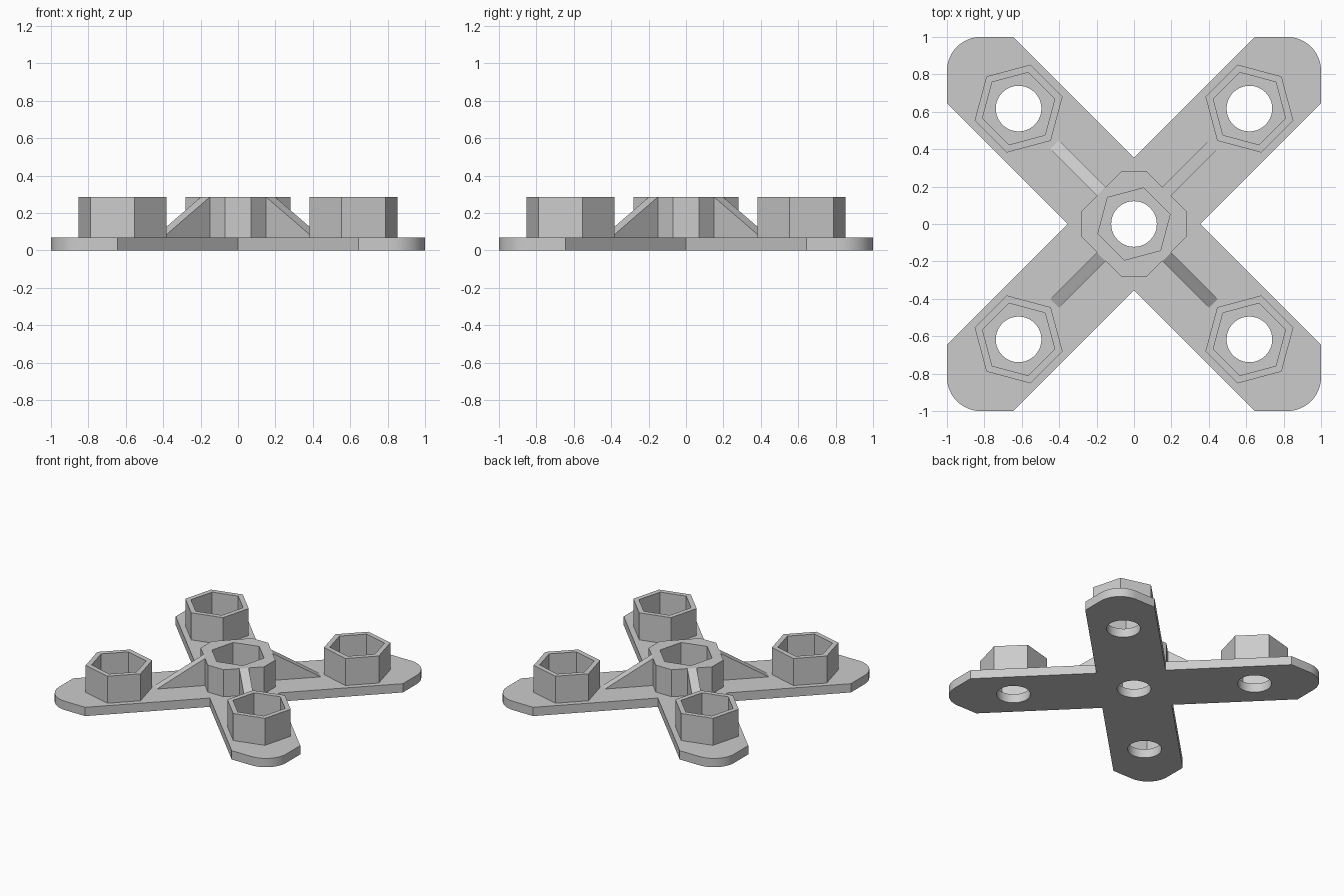
import bpy, bmesh
from math import sin, cos, pi, radians
from mathutils import Matrix

if "Cube" in bpy.data.objects:
    bpy.data.objects.remove(bpy.data.objects["Cube"])

PLATE_TOP, TOP = 0.07, 0.285
SINK = 0.01          # depth by which raised parts sit in the plate
HOLE_R, NUT_R, SOCKET_R = 0.122, 0.2, 0.243
ARM = 0.617          # x and y of each outer socket

grey = bpy.data.materials.new("plain_grey")
grey.use_nodes = True
grey.diffuse_color = (0.6, 0.6, 0.6, 1)
bsdf = next(n for n in grey.node_tree.nodes if n.type == 'BSDF_PRINCIPLED')
bsdf.inputs["Base Color"].default_value = grey.diffuse_color


def ring(n, r, start=0.0, cx=0.0, cy=0.0):
    """Regular polygon outline."""
    return [(cx + r * cos(start + 2 * pi * i / n),
             cy + r * sin(start + 2 * pi * i / n)) for i in range(n)]


def turn(points, quarter):
    """Rotate an outline by quarter turns."""
    for _ in range(quarter):
        points = [(-y, x) for x, y in points]
    return points


def finish(name, bm):
    """Clean a bmesh and make it a grey object."""
    bmesh.ops.remove_doubles(bm, verts=bm.verts, dist=1e-5)
    bmesh.ops.recalc_face_normals(bm, faces=bm.faces)
    mesh = bpy.data.meshes.new(name)
    bm.to_mesh(mesh)
    bm.free()
    mesh.materials.clear()
    mesh.materials.append(grey)
    ob = bpy.data.objects.new(name, mesh)
    bpy.context.collection.objects.link(ob)
    bpy.ops.object.select_all(action='DESELECT')
    ob.select_set(True)
    bpy.context.view_layer.objects.active = ob
    bpy.ops.object.shade_smooth_by_angle(angle=radians(25))
    return ob


def prism(name, outlines, z0, z1):
    """Upright prism from an outer outline and any hole outlines."""
    curve = bpy.data.curves.new(name + "_profile", 'CURVE')
    curve.dimensions = '2D'
    curve.fill_mode = 'BOTH'
    curve.extrude = (z1 - z0) / 2
    for outline in outlines:
        spline = curve.splines.new('POLY')
        spline.points.add(len(outline) - 1)
        for point, (x, y) in zip(spline.points, outline):
            point.co = (x, y, 0, 1)
        spline.use_cyclic_u = True
        spline.use_smooth = False
    helper = bpy.data.objects.new(name + "_profile", curve)
    bpy.context.collection.objects.link(helper)
    bpy.context.view_layer.update()
    evaluated = helper.evaluated_get(bpy.context.evaluated_depsgraph_get())
    bm = bmesh.new()
    bm.from_mesh(evaluated.to_mesh())
    evaluated.to_mesh_clear()
    bpy.data.objects.remove(helper)
    bmesh.ops.translate(bm, verts=bm.verts, vec=(0, 0, (z0 + z1) / 2))
    return finish(name, bm)


# Cross-shaped base plate with rounded arm tips and five bolt holes
tip_r = 0.18
tip = [(1 - tip_r + tip_r * cos(a), 1 - tip_r + tip_r * sin(a))
       for a in (pi / 2 * i / 12 for i in range(13))]
arm = [(0.355, 0), (1, 0.645)] + tip + [(0.645, 1)]
outline = [p for q in range(4) for p in turn(arm, q)]
centres = turn([(0, 0)], 0) + [turn([(ARM, ARM)], q)[0] for q in range(4)]
holes = [ring(40, HOLE_R, 0, x, y) for x, y in centres]
prism("base_plate", [outline] + holes, 0, PLATE_TOP)

# Central boss: a broadly chamfered square with a hexagonal pocket
corner = [(0.28, 0.07), (0.07, 0.28)]
boss = [p for q in range(4) for p in turn(corner, q)]
prism("centre_boss", [boss, ring(6, NUT_R, radians(15))], PLATE_TOP - SINK, TOP)

# Hexagonal sockets and sloping ribs, one on each arm
sides = ("back_left", "back_right", "front_right", "front_left")
for q, side in enumerate(sides):
    angle = pi / 4 + q * pi / 2
    x, y = centres[q + 1]
    prism(side + "_socket",
          [ring(6, SOCKET_R, angle, x, y), ring(6, NUT_R, angle, x, y)],
          PLATE_TOP - SINK, TOP)

    bm = bmesh.new()
    profile = [(0.24, PLATE_TOP - SINK), (0.6, PLATE_TOP - SINK),
               (0.6, PLATE_TOP), (0.248, TOP), (0.24, TOP)]
    face = bm.faces.new([bm.verts.new((r, -0.034, z)) for r, z in profile])
    side_geom = bmesh.ops.extrude_face_region(bm, geom=[face])["geom"]
    moved = [v for v in side_geom if isinstance(v, bmesh.types.BMVert)]
    bmesh.ops.translate(bm, verts=moved, vec=(0, 0.068, 0))
    if face.is_valid and len(bm.faces) < len(profile) + 2:
        bm.faces.new([v for v in bm.verts if v not in moved])
    bmesh.ops.transform(bm, verts=bm.verts, matrix=Matrix.Rotation(angle, 4, 'Z'))
    finish(side + "_rib", bm)
